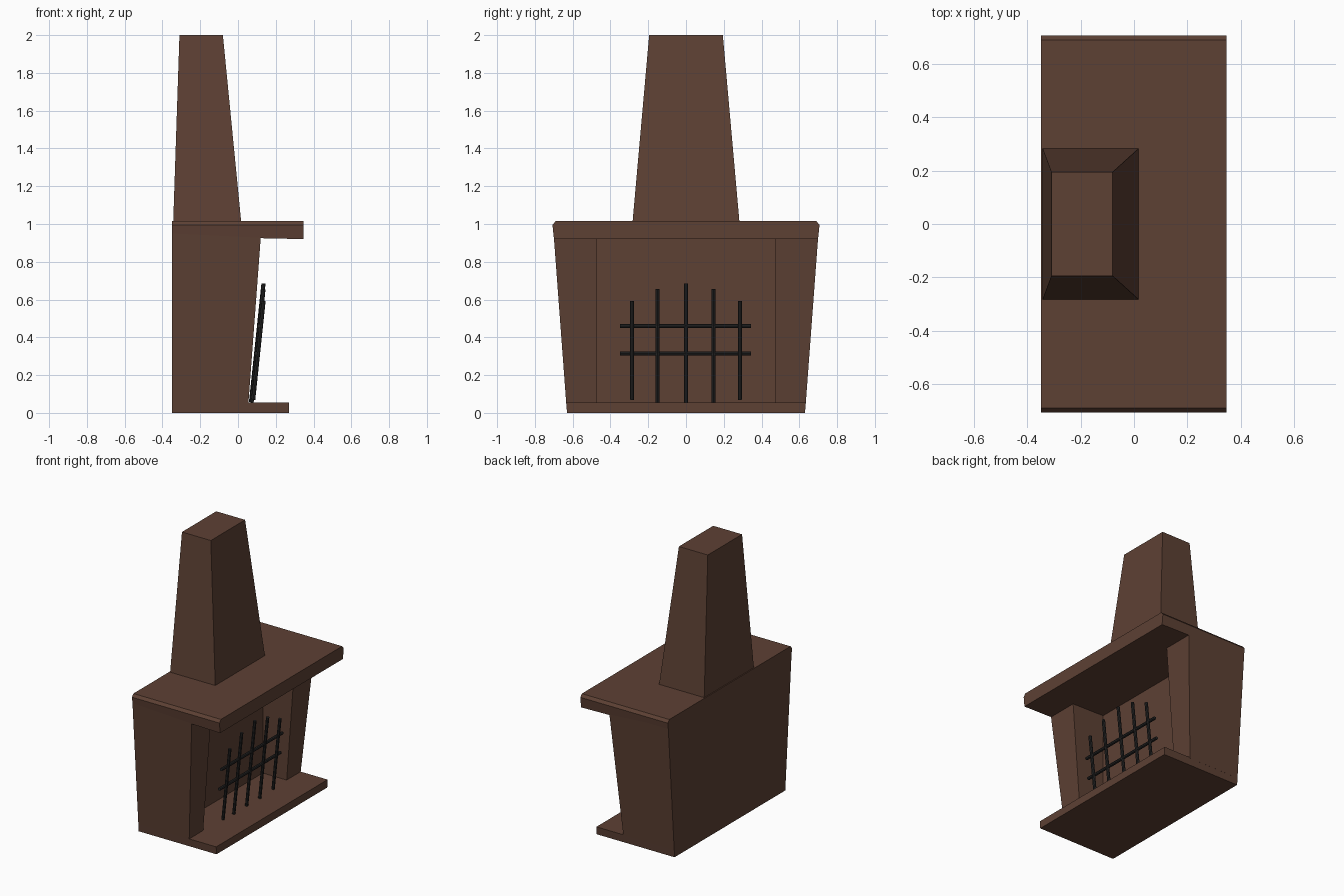
import bpy
import bmesh
from mathutils import Vector

cube = bpy.data.objects.get("Cube")
if cube:
    bpy.data.objects.remove(cube, do_unlink=True)


def make_material(name, rgb, roughness):
    mat = bpy.data.materials.new(name)
    mat.use_nodes = True
    colour = (*rgb, 1.0)
    mat.diffuse_color = colour
    shader = mat.node_tree.nodes["Principled BSDF"]
    shader.inputs["Base Color"].default_value = colour
    shader.inputs["Roughness"].default_value = roughness
    return mat


brown = make_material("brown_stone", (0.11, 0.052, 0.034), 0.8)
iron = make_material("dark_iron", (0.019, 0.019, 0.019), 0.8)


def loft(name, rings, mat):
    """Join matching rings of points into a closed, flat-faced solid."""
    bm = bmesh.new()
    loops = [[bm.verts.new(p) for p in ring] for ring in rings]
    for low, high in zip(loops, loops[1:]):
        for i in range(len(low)):
            j = (i + 1) % len(low)
            bm.faces.new((low[i], low[j], high[j], high[i]))
    bm.faces.new(loops[0][::-1])
    bm.faces.new(loops[-1])
    bmesh.ops.recalc_face_normals(bm, faces=bm.faces[:])
    mesh = bpy.data.meshes.new(name)
    bm.to_mesh(mesh)
    bm.free()
    mesh.materials.append(mat)
    obj = bpy.data.objects.new(name, mesh)
    bpy.context.collection.objects.link(obj)
    return obj


def rect(x0, x1, y0, y1, z):
    return [(x0, y0, z), (x1, y0, z), (x1, y1, z), (x0, y1, z)]


def bar(name, start, end, radius):
    """A thin round rod between two points."""
    start, end = Vector(start), Vector(end)
    axis = end - start
    bpy.ops.mesh.primitive_cylinder_add(
        vertices=8, radius=radius, depth=axis.length, location=(start + end) / 2,
        rotation=axis.to_track_quat("Z", "Y").to_euler())
    obj = bpy.context.object
    obj.name = name
    obj.data.materials.append(mat := iron)
    bpy.ops.object.shade_smooth_by_angle()


BACK = -0.35
FIREBOX = -0.135   # depth of the recessed wall
INNER = 0.475      # half width of the opening

# Hearth slab
loft("hearth", [rect(BACK, 0.27, -0.63, 0.63, 0),
                rect(BACK, 0.27, -0.634, 0.634, 0.055)], brown)

# Recessed wall of the firebox
loft("firebox_wall", [rect(BACK, FIREBOX, -INNER, INNER, 0.05),
                      rect(BACK, FIREBOX, -INNER, INNER, 0.95)], brown)

# Side pillars, flaring outward and forward toward the top
for side, label in ((1, "left"), (-1, "right")):
    loft(label + "_pillar",
         [rect(BACK, 0.055, side * INNER, side * 0.634, 0.05),
          rect(BACK, 0.122, side * INNER, side * 0.701, 0.95)], brown)

# Mantel shelf with chamfered ends and an underside that dips to the front
profile = [(-0.699, 0.92), (0.699, 0.92), (0.707, 0.995),
           (0.69, 1.015), (-0.69, 1.015), (-0.707, 0.995)]
rise = 0.015
back_ring = [(BACK, y, z + (rise if i < 2 else 0)) for i, (y, z) in enumerate(profile)]
front_ring = [(0.347, y, z) for y, z in profile]
loft("mantel", [back_ring, front_ring], brown)

# Tapered chimney
loft("chimney", [rect(-0.343, 0.017, -0.283, 0.283, 1.01),
                 rect(-0.31, -0.08, -0.195, 0.195, 2.0)], brown)


# Iron grate leaning with the front of the pillars
def lean(z):
    return 0.063 + 0.105 * z


for index, (y, low, high, shift) in enumerate((
        (-0.285, 0.07, 0.592, 0.01), (-0.15, 0.056, 0.655, 0.003),
        (0, 0.056, 0.685, 0), (0.145, 0.056, 0.655, 0.003),
        (0.285, 0.07, 0.592, 0.01))):
    bar("grate_upright_%d" % (index + 1), (lean(low) + shift, y, low),
        (lean(high) + shift, y, high), 0.011)

for label, z in (("lower", 0.315), ("upper", 0.46)):
    bar("grate_" + label + "_rail", (lean(z), -0.35, z), (lean(z), 0.345, z), 0.011)
